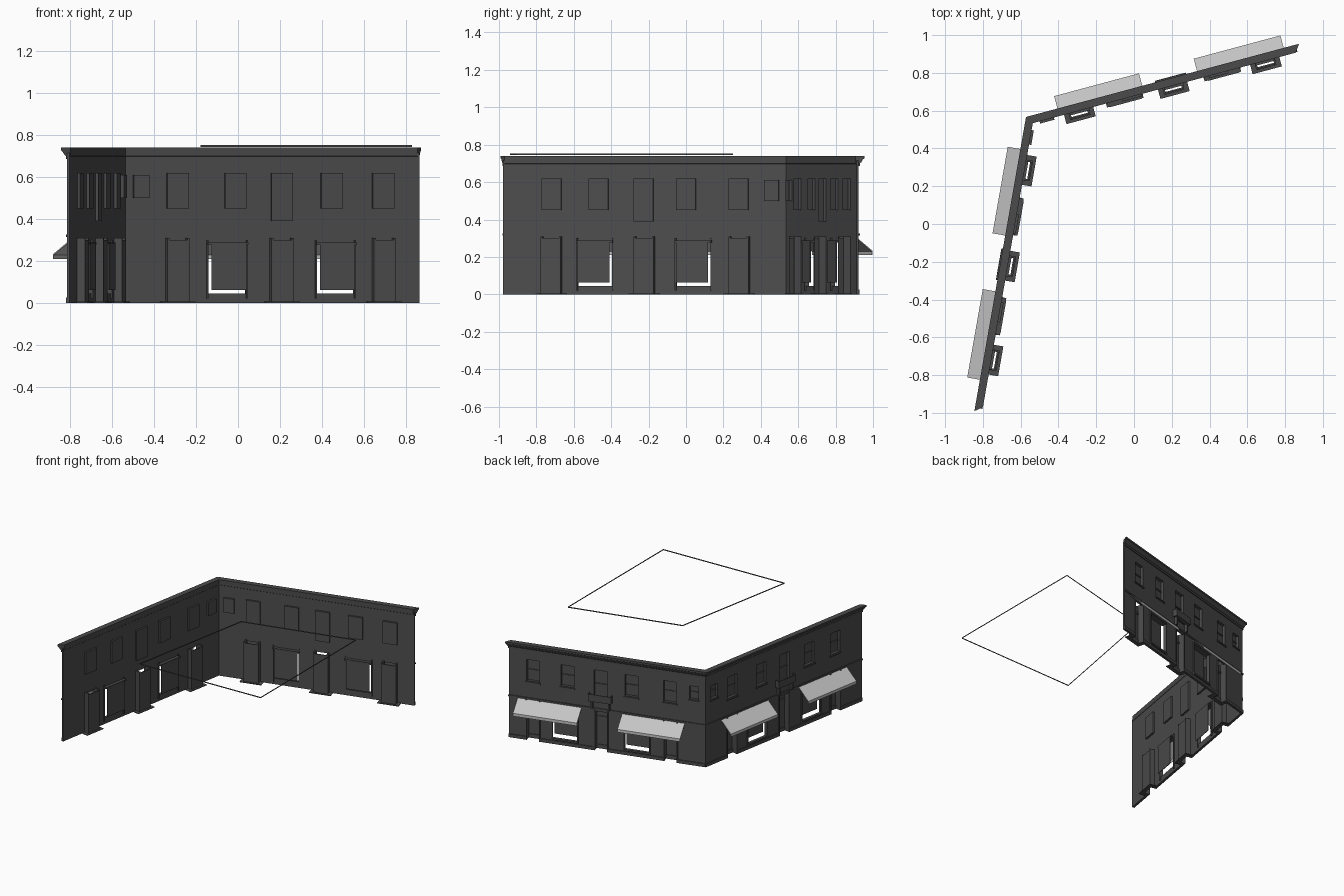
import bpy, bmesh, math
from mathutils import Vector

if "Cube" in bpy.data.objects:
    bpy.data.objects.remove(bpy.data.objects["Cube"])


def material(name, v):
    m = bpy.data.materials.new(name)
    m.diffuse_color = (v, v, v, 1)
    m.use_nodes = True
    m.node_tree.nodes["Principled BSDF"].inputs["Base Color"].default_value = m.diffuse_color
    return m


DARK = material("dark_wall_grey", 0.075)
TRIM = material("trim_grey", 0.07)
LIGHT = material("awning_grey", 0.55)

CORNER = Vector((-0.548, 0.545, 0))
MITRE = Vector((0.877, -0.80, 0))
# each wing: direction along the wall, inward normal, length
WINGS = {
    "right": (Vector((0.966, 0.259, 0)), Vector((0.259, -0.966, 0)), 1.46),
    "left": (Vector((-0.173, -0.985, 0)), Vector((0.985, -0.173, 0)), 1.545),
}
THICK = 0.012
DOORS = (0.26, 0.775, 1.28)
SHOPS = (0.51, 1.045)
# upper windows: centre, half width, bottom, top
UPPER = ((0.085, 0.036, 0.50, 0.61), (0.265, 0.05, 0.45, 0.62), (0.55, 0.05, 0.45, 0.62),
         (0.78, 0.05, 0.39, 0.62), (1.025, 0.05, 0.45, 0.62), (1.28, 0.05, 0.45, 0.62))


def point(wing, t, n, z):
    d, inward, _ = WINGS[wing]
    return CORNER + d * t + inward * n + Vector((0, 0, z))


def finish(bm, name, mat):
    bmesh.ops.recalc_face_normals(bm, faces=bm.faces[:])
    me = bpy.data.meshes.new(name)
    bm.to_mesh(me)
    bm.free()
    me.materials.append(mat)
    ob = bpy.data.objects.new(name, me)
    bpy.context.collection.objects.link(ob)
    return ob


def add_box(bm, wing, t0, t1, n0, n1, z0, z1):
    v = [bm.verts.new(point(wing, t, n, z)) for z in (z0, z1)
         for t, n in ((t0, n0), (t1, n0), (t1, n1), (t0, n1))]
    bm.faces.new(v[:4])
    bm.faces.new(v[4:])
    for i in range(4):
        j = (i + 1) % 4
        bm.faces.new((v[i], v[j], v[j + 4], v[i + 4]))


def boxes(name, wing, items, mat=TRIM):
    bm = bmesh.new()
    for it in items:
        add_box(bm, wing, *it)
    return finish(bm, f"{wing}_{name}", mat)


def wall(wing):
    # wall sheet with openings, extruded inward
    length = WINGS[wing][2]
    holes = [(c - 0.05, c + 0.05, 0, 0.30) for c in DOORS]
    holes += [(c - 0.092, c + 0.092, 0.045, 0.28) for c in SHOPS]
    holes += [(c - w, c + w, a, b) for c, w, a, b in UPPER]
    ts = sorted({0, length} | {round(v, 4) for h in holes for v in h[:2]})
    zs = sorted({0, 0.715} | {v for h in holes for v in h[2:]})
    bm = bmesh.new()
    grid = {(t, z): bm.verts.new(point(wing, t, 0, z)) for t in ts for z in zs}
    for t0, t1 in zip(ts, ts[1:]):
        for z0, z1 in zip(zs, zs[1:]):
            tc, zc = (t0 + t1) / 2, (z0 + z1) / 2
            if not any(a < tc < b and c < zc < d for a, b, c, d in holes):
                bm.faces.new([grid[k] for k in ((t0, z0), (t1, z0), (t1, z1), (t0, z1))])
    ext = bmesh.ops.extrude_face_region(bm, geom=bm.faces[:], use_keep_orig=True)
    verts = [g for g in ext["geom"] if isinstance(g, bmesh.types.BMVert)]
    bmesh.ops.translate(bm, verts=verts, vec=WINGS[wing][1] * THICK)
    bmesh.ops.delete(bm, geom=[v for v in bm.verts if not v.link_faces], context='VERTS')
    finish(bm, f"{wing}_wall", DARK)


def sweep(name, profile, mat):
    # closed (inward offset, height) profile run around the corner
    bm = bmesh.new()
    rings = []
    for end in ("right", None, "left"):
        ring = []
        for n, z in profile:
            if end:
                p = point(end, WINGS[end][2] - 0.7 * n, n, z)
            else:
                p = CORNER + MITRE * n + Vector((0, 0, z))
            ring.append(bm.verts.new(p))
        rings.append(ring)
    k = len(profile)
    for a, b in zip(rings, rings[1:]):
        for i in range(k):
            j = (i + 1) % k
            bm.faces.new((a[i], a[j], b[j], b[i]))
    bm.faces.new(rings[0])
    bm.faces.new(rings[-1])
    finish(bm, name, mat)


def awning(wing, i, t0, t1):
    # sloping sheet with a hanging front lip
    prof = ((0, 0.31), (-0.095, 0.232), (-0.095, 0.21), (-0.092, 0.21), (-0.091, 0.229), (0, 0.304))
    bm = bmesh.new()
    a, b = ([bm.verts.new(point(wing, t, n, z)) for n, z in prof] for t in (t0, t1))
    for j in range(len(prof)):
        k = (j + 1) % len(prof)
        bm.faces.new((a[j], a[k], b[k], b[j]))
    bm.faces.new(a)
    bm.faces.new(b)
    finish(bm, f"{wing}_awning_{i}", LIGHT)


for wing, (_, _, length) in WINGS.items():
    wall(wing)
    # doorways: jambs, door leaf, panel rails, floor frame
    for i, c in enumerate(DOORS):
        w = 0.05
        boxes(f"door_jambs_{i}", wing, [
            (c + s * w - 0.005, c + s * w + 0.005, -0.006, 0.05, 0, 0.31) for s in (-1, 1)])
        boxes(f"door_{i}", wing, [
            (c - w, c + w, 0.042, 0.05, 0, 0.30),
            (c - w, c + w, 0.036, 0.042, 0.235, 0.25),
            (c - w, c + w, 0.036, 0.042, 0, 0.03)], DARK)
        boxes(f"door_floor_frame_{i}", wing, [
            (c - 0.08, c + 0.08, 0.045, 0.065, 0, 0.005),
            (c - 0.08, c - 0.05, 0, 0.045, 0, 0.005),
            (c + 0.05, c + 0.08, 0, 0.045, 0, 0.005)])
    # shop windows: pane set behind the opening, slim side posts, head
    for i, c in enumerate(SHOPS):
        boxes(f"shop_pane_{i}", wing, [(c - 0.083, c + 0.09, 0.034, 0.038, 0.062, 0.285)], DARK)
        boxes(f"shop_posts_{i}", wing, [
            (c + s * 0.097 - 0.004, c + s * 0.097 + 0.004, -0.006, 0.02, 0.02, 0.30) for s in (-1, 1)]
            + [(c - 0.1, c + 0.1, -0.008, 0.036, 0.278, 0.288),
               (c - 0.1, c + 0.1, -0.01, 0.0, 0.032, 0.045)])
    # upper windows: recess box, sash rails, sill
    for i, (c, w, a, b) in enumerate(UPPER):
        m = (a + b) / 2
        boxes(f"upper_pane_{i}", wing, [(c - w, c + w, 0.022, 0.026, a, b)], DARK)
        boxes(f"upper_frame_{i}", wing, [
            (c - w - 0.003, c - w + 0.003, 0.0, 0.026, a, b),
            (c + w - 0.003, c + w + 0.003, 0.0, 0.026, a, b),
            (c - w, c + w, 0.0, 0.026, b - 0.004, b),
            (c - w, c + w, 0.0, 0.026, a, a + 0.004),
            (c - w, c + w, 0.016, 0.022, m - 0.004, m + 0.004),
            (c - w - 0.006, c + w + 0.006, -0.008, 0.0, a - 0.01, a)])
    # small balcony with brackets over the middle door
    c = DOORS[1]
    boxes("balcony", wing, [
        (c - 0.085, c + 0.085, -0.035, 0.0, 0.385, 0.395),
        (c - 0.085, c + 0.085, -0.035, -0.031, 0.395, 0.44),
        (c - 0.085, c - 0.081, -0.035, 0.0, 0.395, 0.44),
        (c + 0.081, c + 0.085, -0.035, 0.0, 0.395, 0.44),
        (c - 0.07, c - 0.058, -0.022, 0.0, 0.325, 0.385),
        (c + 0.058, c + 0.07, -0.022, 0.0, 0.325, 0.385)])
    # skirting between the doorways
    edges = [0] + [c + s * 0.055 for c in DOORS for s in (-1, 1)] + [length]
    boxes("skirting", wing, [(edges[k], edges[k + 1], -0.006, 0, 0, 0.025)
                             for k in range(0, len(edges), 2)])
    for i, (t0, t1) in enumerate(((0.155, 0.62), (0.92, 1.395))):
        awning(wing, i, t0, t1)

# stepped roof cornice and slim belt course
sweep("cornice", ((0.014, 0.74), (-0.027, 0.74), (-0.027, 0.727), (-0.02, 0.722),
                  (-0.012, 0.706), (-0.006, 0.70), (-0.006, 0.685), (0.0, 0.685), (0.014, 0.70)), TRIM)
sweep("belt_course", ((0.0, 0.326), (-0.006, 0.326), (-0.006, 0.314), (0.0, 0.314)), TRIM)

# thin upright strip outlining the roof area
bm = bmesh.new()
quad = ((0.0, 0.04), (0.83, 0.25), (0.83, -0.91), (-0.18, -0.94))
low, high = ([bm.verts.new((x, y, z)) for x, y in quad] for z in (0.744, 0.753))
for i in range(4):
    j = (i + 1) % 4
    bm.faces.new((low[i], low[j], high[j], high[i]))
finish(bm, "roof_outline_strip", DARK)
